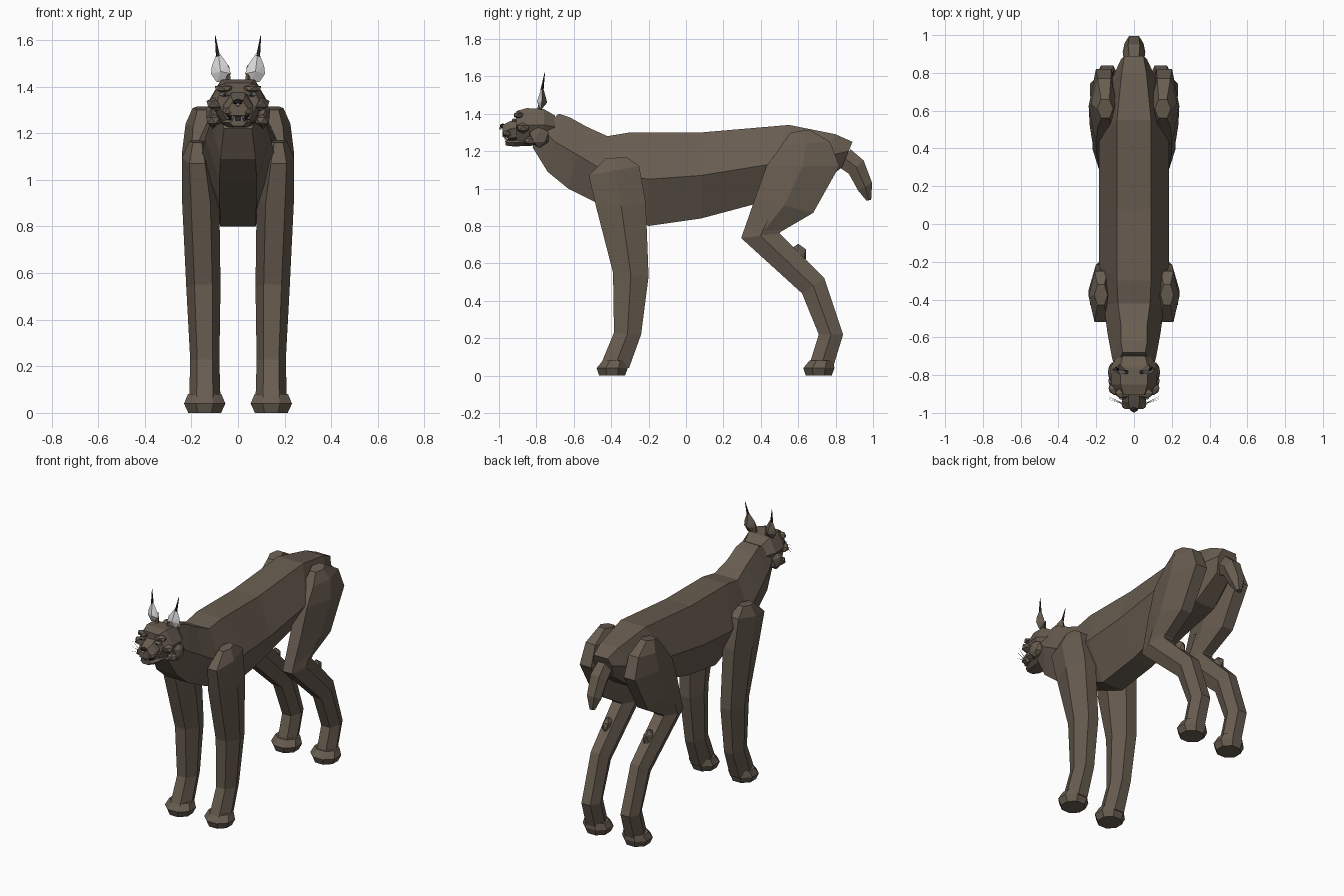
import bpy, bmesh, math
from mathutils import Vector


def material(name, rgb):
    m = bpy.data.materials.new(name)
    m.diffuse_color = (*rgb, 1)
    return m


FUR = material("brown fur", (0.138, 0.108, 0.08))
PALE = material("pale grey", (0.68, 0.68, 0.69))
GREY = material("eye grey", (0.30, 0.33, 0.36))
DARK = material("dark skin", (0.025, 0.021, 0.018))


def finish(name, bm, mats, mirror=False):
    bmesh.ops.recalc_face_normals(bm, faces=bm.faces)
    me = bpy.data.meshes.new(name)
    bm.to_mesh(me)
    bm.free()
    for m in mats:
        me.materials.append(m)
    ob = bpy.data.objects.new(name, me)
    bpy.context.collection.objects.link(ob)
    if mirror:
        ob.modifiers.new("both sides", "MIRROR").use_axis[0] = True
    return ob


def loft(name, rings, mat=FUR, mirror=False):
    """Skin a list of point rings and cap both ends."""
    bm = bmesh.new()
    vs = [[bm.verts.new(p) for p in r] for r in rings]
    n = len(vs[0])
    for a, b in zip(vs, vs[1:]):
        for i in range(n):
            j = (i + 1) % n
            bm.faces.new((a[i], a[j], b[j], b[i]))
    bm.faces.new(vs[0])
    bm.faces.new(vs[-1])
    return finish(name, bm, [mat], mirror)


def trunk_ring(ty, tz, my, mz, by, bz, wt, wm, wb):
    return [(-wt, ty, tz), (wt, ty, tz), (wm, my, mz),
            (wb, by, bz), (-wb, by, bz), (-wm, my, mz)]


def upright_ring(y, top, mid, bot, wt, wm, wb):
    return trunk_ring(y, top, y, mid, y, bot, wt, wm, wb)


def limb_ring(fy, fz, by, bz, xi, xo):
    """Hexagon with flat front and back and an edge along each side."""
    q, my, mz = (xo - xi) * 0.24, (fy + by) / 2, (fz + bz) / 2
    return [(xi + q, fy, fz), (xo - q, fy, fz), (xo, my, mz),
            (xo - q, by, bz), (xi + q, by, bz), (xi, my, mz)]


def blob(name, loc, size, mat=FUR, mirror=True):
    bm = bmesh.new()
    bmesh.ops.create_icosphere(bm, subdivisions=1, radius=1)
    for v in bm.verts:
        v.co = Vector(loc) + Vector([a * b for a, b in zip(v.co, size)])
    return finish(name, bm, [mat], mirror)


def spike(name, start, end, r, mat, mirror=True):
    a, b = Vector(start), Vector(end)
    bm = bmesh.new()
    bmesh.ops.create_cone(bm, cap_ends=True, segments=5, radius1=r,
                          radius2=r * 0.15, depth=(b - a).length)
    rot = (b - a).to_track_quat("Z", "Y")
    for v in bm.verts:
        v.co = rot @ v.co + (a + b) / 2
    return finish(name, bm, [mat], mirror)


# Trunk, from neck to rump
loft("body", [trunk_ring(*s) for s in (
    (-.68, 1.40, -.77, 1.32, -.82, 1.22, .06, .10, .06),
    (-.62, 1.38, -.70, 1.25, -.74, 1.09, .07, .118, .075),
    (-.53, 1.33, -.58, 1.18, -.63, 1.00, .07, .14, .08),
    (-.42, 1.28, -.43, 1.09, -.47, .92, .085, .16, .08),
    (-.30, 1.30, -.20, 1.05, -.20, .80, .09, .185, .075),
    (.08, 1.30, .08, 1.07, .08, .84, .09, .185, .075),
    (.55, 1.34, .45, 1.13, .38, .92, .09, .185, .075),
    (.80, 1.29, .74, 1.17, .66, .98, .065, .13, .07),
    (.89, 1.25, .87, 1.20, .83, 1.11, .05, .07, .05))])

# Short drooping tail
loft("tail", [limb_ring(*s) for s in (
    (.81, 1.12, .88, 1.21, -.05, .05),
    (.87, 1.08, .95, 1.15, -.06, .06),
    (.92, .99, .995, 1.03, -.05, .05),
    (.965, .935, .99, .94, -.02, .02))])

# Front legs
loft("front_leg", [limb_ring(*s) for s in (
    (-.43, 1.16, -.32, 1.17, .14, .21),
    (-.52, 1.07, -.25, 1.12, .11, .24),
    (-.48, .90, -.215, .92, .08, .24),
    (-.39, .55, -.20, .53, .075, .222),
    (-.385, .23, -.24, .22, .08, .205),
    (-.455, .06, -.305, .04, .075, .21))], mirror=True)

# Hind legs: thigh, shank and hock
loft("thigh", [limb_ring(*s) for s in (
    (.56, 1.30, .66, 1.315, .11, .195),
    (.51, 1.23, .77, 1.25, .09, .225),
    (.43, 1.12, .82, 1.12, .08, .24),
    (.37, .95, .68, .87, .085, .235),
    (.295, .735, .50, .765, .09, .215))], mirror=True)
loft("hind_leg", [limb_ring(*s) for s in (
    (.37, .94, .57, .86, .09, .22),
    (.295, .735, .50, .76, .085, .22),
    (.62, .44, .74, .52, .085, .205),
    (.71, .22, .84, .22, .08, .205),
    (.66, .06, .785, .04, .08, .205))], mirror=True)
blob("shank_tendon", (.15, .60, .65), (.03, .05, .055))

# Paws flare outwards, then taper to the sole
for name, y in (("front_paw", -.395), ("hind_paw", .71)):
    loft(name, [[(.143 + w * math.cos(a), y + dy + d * math.sin(a), z)
                 for a in [math.pi * (2 * i + 1) / 8 for i in range(8)]]
                for z, w, d, dy in ((0, .076, .075, 0), (.04, .096, .09, 0),
                                    (.08, .078, .07, .015))], mirror=True)

# Head core, muzzle and lower jaw
loft("head", [upright_ring(*s) for s in (
    (-.70, 1.39, 1.33, 1.25, .06, .09, .05),
    (-.76, 1.425, 1.34, 1.23, .075, .125, .07),
    (-.85, 1.43, 1.34, 1.24, .07, .12, .06),
    (-.905, 1.415, 1.34, 1.26, .055, .09, .05))])
loft("muzzle", [upright_ring(*s) for s in (
    (-.88, 1.385, 1.33, 1.275, .03, .06, .05),
    (-.94, 1.36, 1.315, 1.27, .03, .065, .05),
    (-.98, 1.34, 1.305, 1.275, .022, .04, .03))])
loft("lower_jaw", [upright_ring(*s) for s in (
    (-.80, 1.27, 1.25, 1.23, .05, .08, .05),
    (-.92, 1.258, 1.245, 1.225, .045, .06, .04),
    (-.965, 1.255, 1.245, 1.23, .025, .035, .02))])
loft("mouth", [upright_ring(*s) for s in (
    (-.85, 1.285, 1.265, 1.245, .04, .05, .04),
    (-.955, 1.28, 1.265, 1.25, .025, .035, .025))], DARK)

# Facial masses
blob("cheek_ruff", (.108, -.785, 1.275), (.034, .06, .058))
blob("jowl", (.105, -.83, 1.255), (.035, .04, .028))
blob("cheekbone", (.095, -.87, 1.325), (.045, .04, .03))
blob("brow", (.06, -.895, 1.392), (.045, .03, .02))
blob("lip_pad", (.036, -.955, 1.297), (.034, .03, .026))
blob("nose", (0, -.98, 1.335), (.024, .018, .014), DARK, False)
blob("nose_tip", (0, -.992, 1.322), (.01, .008, .008), PALE, False)

# Eyes, teeth and whiskers
blob("eye", (.06, -.918, 1.366), (.024, .012, .01), GREY)
blob("pupil", (.058, -.927, 1.366), (.007, .005, .008), DARK)
blob("eye_highlight", (.068, -.926, 1.369), (.009, .005, .005), PALE)
spike("upper_fang", (.022, -.965, 1.283), (.022, -.967, 1.25), .006, PALE)
spike("lower_fang", (.016, -.958, 1.25), (.016, -.96, 1.275), .005, PALE)
for i in range(3):
    spike("whisker", (.05, -.955, 1.29 + .01 * i),
          (.13, -.93 + .008 * i, 1.27 + .03 * i), .0018, PALE)

# Ears: leaf-shaped backs with pale cupped fronts
bm = bmesh.new()
outline = ((.055, -.775, 1.42), (.03, -.785, 1.455), (.045, -.78, 1.495),
           (.086, -.768, 1.555), (.112, -.77, 1.49), (.116, -.772, 1.455),
           (.092, -.775, 1.42))
rim = [bm.verts.new(p) for p in outline]
front = bm.verts.new((.075, -.797, 1.465))
back = bm.verts.new((.075, -.742, 1.46))
for i, v in enumerate(rim):
    w = rim[(i + 1) % len(rim)]
    bm.faces.new((v, w, front)).material_index = 1
    bm.faces.new((w, v, back))
finish("ear", bm, [FUR, PALE], True)
spike("ear_edge", (.042, -.785, 1.415), (.04, -.775, 1.49), .014, FUR)
spike("ear_tuft", (.086, -.77, 1.53), (.098, -.755, 1.62), .009, DARK)
